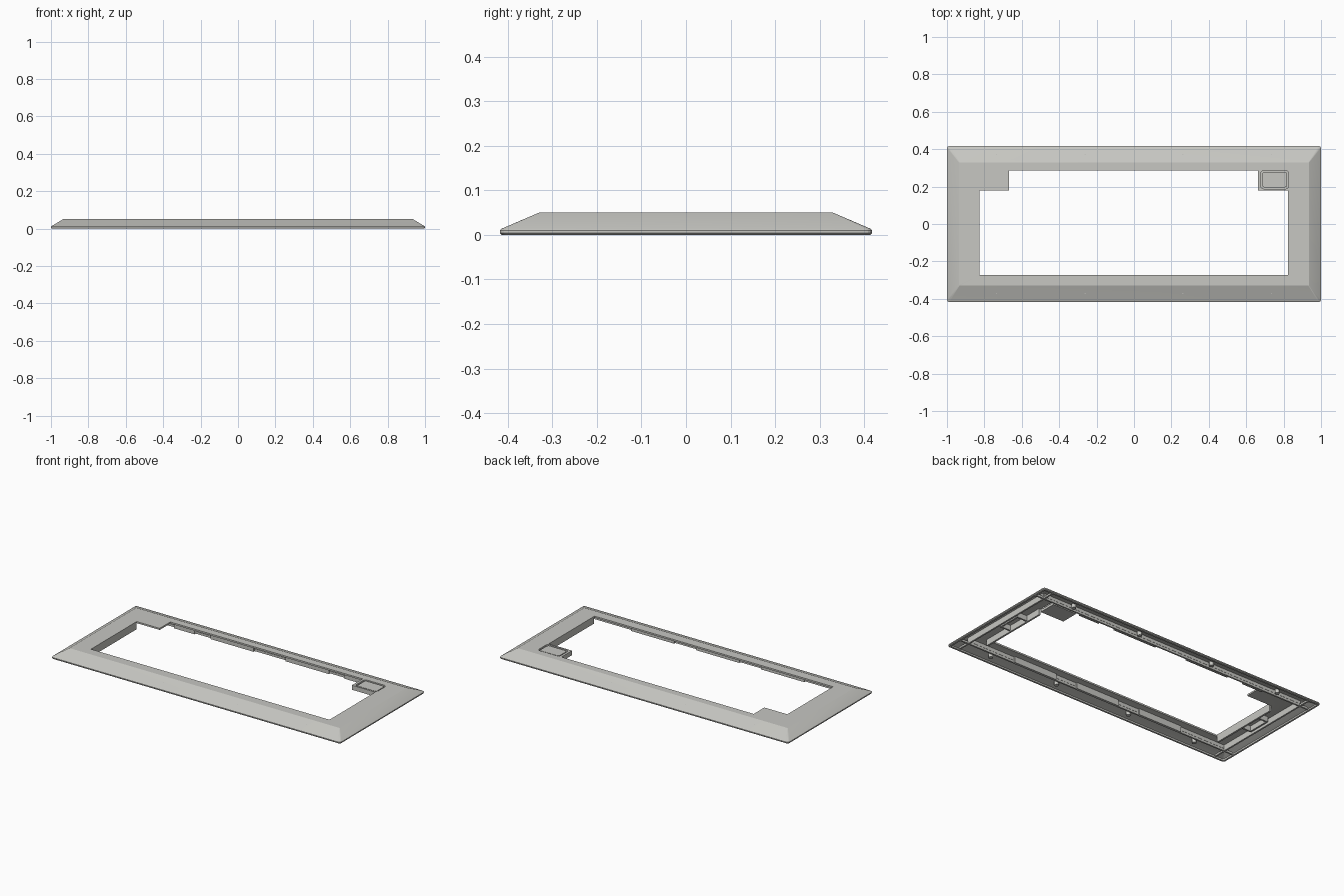
import bpy, bmesh, math

if "Cube" in bpy.data.objects:
    bpy.data.objects.remove(bpy.data.objects["Cube"])

grey = bpy.data.materials.new("warm_light_grey")
grey.diffuse_color = (0.57, 0.57, 0.54, 1)
grey.use_nodes = True
grey.node_tree.nodes["Principled BSDF"].inputs["Base Color"].default_value = grey.diffuse_color


def finish(name, bm):
    bmesh.ops.recalc_face_normals(bm, faces=bm.faces)
    me = bpy.data.meshes.new(name)
    bm.to_mesh(me)
    bm.free()
    ob = bpy.data.objects.new(name, me)
    bpy.context.collection.objects.link(ob)
    me.materials.append(grey)
    return ob


def rounded_rect(hx, hy, r, cx=0, cy=0, seg=4):
    pts = []
    for i, (sx, sy) in enumerate([(1, 1), (-1, 1), (-1, -1), (1, -1)]):
        for k in range(seg + 1):
            a = math.pi / 2 * (i + k / seg)
            pts.append((cx + sx * (hx - r) + r * math.cos(a),
                        cy + sy * (hy - r) + r * math.sin(a)))
    return pts


def prism(name, pts, z0, z1):
    bm = bmesh.new()
    lo = [bm.verts.new((x, y, z0)) for x, y in pts]
    hi = [bm.verts.new((x, y, z1)) for x, y in pts]
    n = len(pts)
    bm.faces.new(lo)
    bm.faces.new(hi)
    for i in range(n):
        bm.faces.new((lo[i], lo[(i + 1) % n], hi[(i + 1) % n], hi[i]))
    return finish(name, bm)


def boxes(name, items):
    """One object from (x0, x1, y0, y1, z0, z1) blocks."""
    bm = bmesh.new()
    for x0, x1, y0, y1, z0, z1 in items:
        vs = bmesh.ops.create_cube(bm, size=1)["verts"]
        for v in vs:
            v.co = ((x0 + x1) / 2 + v.co.x * (x1 - x0),
                    (y0 + y1) / 2 + v.co.y * (y1 - y0),
                    (z0 + z1) / 2 + v.co.z * (z1 - z0))
    return finish(name, bm)


def cut(ob, cutter):
    cutter.hide_render = True
    cutter.hide_viewport = True
    m = ob.modifiers.new("cut", 'BOOLEAN')
    m.operation = 'DIFFERENCE'
    m.solver = 'EXACT'
    m.object = cutter


# Hollow bezel shell: rings run from the ceiling, down inside, up outside
rings = [(.930, .322, .003, .040), (.985, .403, .008, .010), (.985, .403, .008, 0),
         (.996, .414, .013, 0), (1.0, .418, .015, .004), (1.0, .418, .015, .010),
         (.996, .414, .013, .014), (.935, .330, .003, .050)]
bm = bmesh.new()
loops = [[bm.verts.new((x, y, z)) for x, y in rounded_rect(hx, hy, r)]
         for hx, hy, r, z in rings]
for a, b in zip(loops, loops[1:]):
    n = len(a)
    for i in range(n):
        bm.faces.new((a[i], a[(i + 1) % n], b[(i + 1) % n], b[i]))
bm.faces.new(loops[0])
bm.faces.new(loops[-1])
shell = finish("bezel_shell", bm)

# Stepped opening and badge recess
opening = prism("opening_cutter", [
    (-.827, -.272), (.823, -.272), (.823, .180), (.662, .180),
    (.662, .285), (-.668, .285), (-.668, .180), (-.827, .180)], -.1, .1)
cut(shell, opening)
block = boxes("badge_block", [(.662, .825, .180, .290, .022, .041)])
recess = prism("badge_recess_cutter", rounded_rect(.075, .049, .018, .752, .237),
               .037, .1)
cut(shell, recess)
cut(block, recess)
prism("badge_plate", rounded_rect(.067, .041, .013, .752, .237), .036, .047)

# Side walls of the opening and the three-sided brackets behind them
walls, brackets = [], []
for s in (-1, 1):
    def side(x0, x1, y0, y1, z0, z1):
        return (min(s * x0, s * x1), max(s * x0, s * x1), y0, y1, z0, z1)
    walls.append(side(.827, .838, -.272, .180, .002, .042))
    brackets += [side(.838, .905, y - .005, y + .005, .008, .042) for y in (-.07, .07)]
    brackets.append(side(.897, .907, -.07, .07, .008, .042))
boxes("opening_side_walls", walls)
boxes("side_brackets", brackets)

# Underside ribs crossing near the corners
ribs = []
for s in (-1, 1):
    y, x = s * .325, s * .925
    ribs.append((-.925, .925, y - .005, y + .005, .018, .042))
    ribs.append((-.983, .983, y - .005, y + .005, .004, .017))
    ribs.append((x - .005, x + .005, -.325, .325, .012, .042))
    ribs.append((x - .005, x + .005, -.400, .400, .004, .015))
boxes("underside_ribs", ribs)

# Hanging tabs along the front and back ribs
tabs = [(a, b, .312, .322, .002, .042)
        for a, b in ((-.41, -.11), (.11, .41), (-.66, -.52), (.52, .66))]
tabs += [(a, b, -.322, -.312, .002, .042)
         for a, b in ((-.60, -.30), (-.15, .15), (.30, .60))]
boxes("locating_tabs", tabs)

# Screw bosses
bm = bmesh.new()
for x in (-.735, -.26, .26, .735):
    for y in (-.358, .358):
        vs = bmesh.ops.create_cone(bm, cap_ends=True, segments=16, radius1=.013,
                                   radius2=.013, depth=.032)["verts"]
        bmesh.ops.translate(bm, verts=vs, vec=(x, y, .017))
bosses = finish("screw_bosses", bm)

# Smooth the rounded rim and bosses, keep creases sharp
for ob in (shell, bosses):
    bpy.ops.object.select_all(action='DESELECT')
    bpy.context.view_layer.objects.active = ob
    ob.select_set(True)
    bpy.ops.object.shade_smooth_by_angle(angle=math.radians(20))
